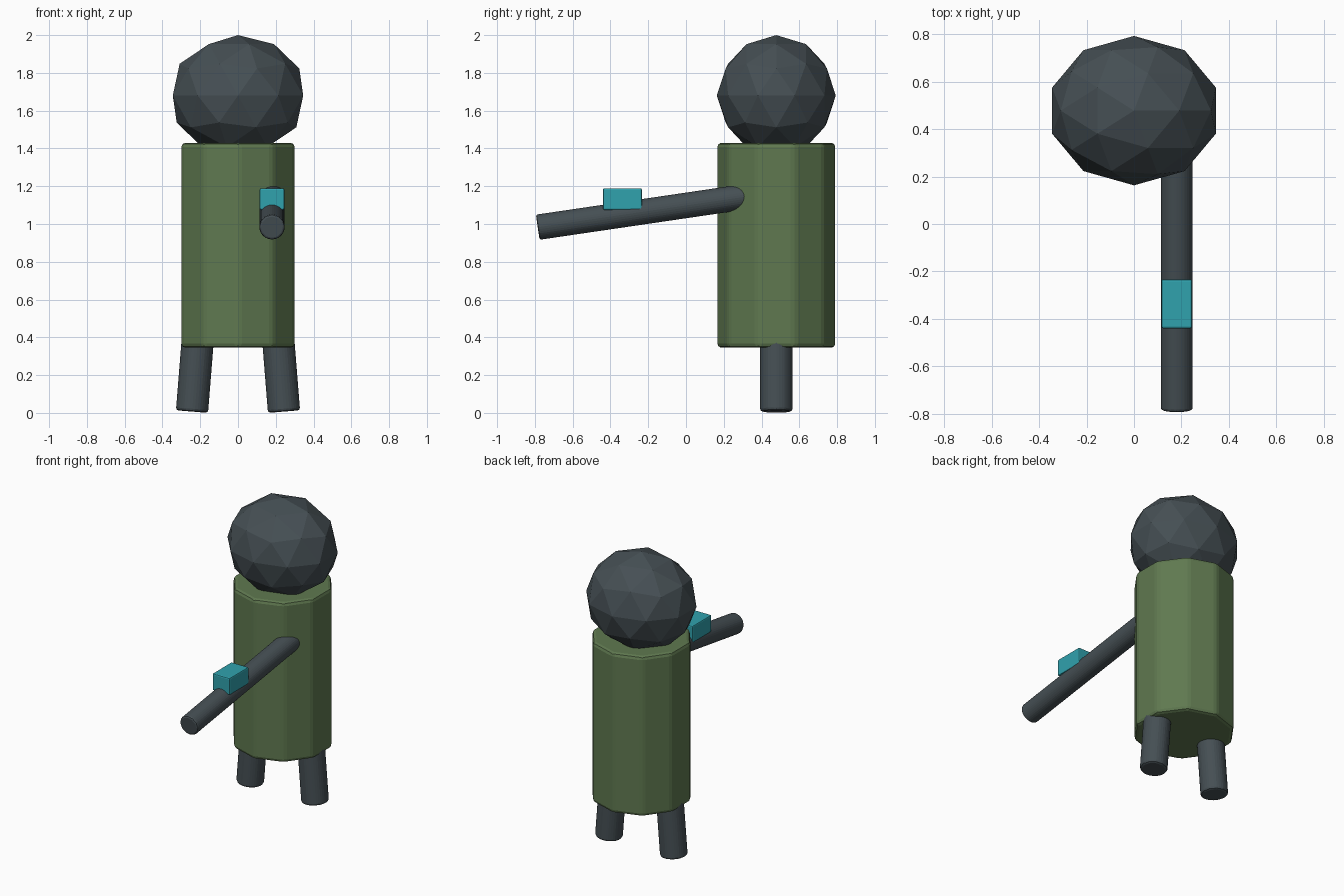
import bpy
from math import radians
from mathutils import Vector

if "Cube" in bpy.data.objects:
    bpy.data.objects.remove(bpy.data.objects["Cube"])


def material(name, rgb):
    m = bpy.data.materials.new(name)
    m.diffuse_color = (*rgb, 1)
    m.use_nodes = True
    m.node_tree.nodes["Principled BSDF"].inputs["Base Color"].default_value = m.diffuse_color
    return m


DARK = material("charcoal", (0.06, 0.078, 0.088))
GREEN = material("olive_green", (0.115, 0.19, 0.08))
TEAL = material("teal", (0.03, 0.36, 0.42))


def finish(name, mat, bevel=0, segments=2):
    ob = bpy.context.object
    ob.name = name
    ob.data.materials.append(mat)
    bpy.ops.object.transform_apply(location=False, rotation=False, scale=True)
    if bevel:
        b = ob.modifiers.new("bevel", 'BEVEL')
        b.width = bevel
        b.segments = segments
        b.limit_method = 'ANGLE'
        b.angle_limit = radians(25)
    return ob


def rod(name, start, end, radius, sides, mat, bevel):
    a, b = Vector(start), Vector(end)
    d = b - a
    bpy.ops.mesh.primitive_cylinder_add(
        vertices=sides, radius=radius, depth=d.length, location=(a + b) / 2,
        rotation=Vector((0, 0, 1)).rotation_difference(d).to_euler())
    return finish(name, mat, bevel)


CY = 0.478  # depth position of the body axis

# Faceted head
bpy.ops.mesh.primitive_ico_sphere_add(subdivisions=2, radius=1, location=(0, CY, 1.68))
bpy.context.object.scale = (0.363, 0.315, 0.32)
finish("head", DARK)

# Ten-sided torso with softened edges
rod("torso", (0, CY, 0.345), (0, CY, 1.43), 0.315, 10, GREEN, 0.022)

# Splayed legs
for side, label in ((-1, "left"), (1, "right")):
    rod(label + "_leg", (side * 0.204, CY, 0.5), (side * 0.2435, CY, 0.007),
        0.0875, 12, DARK, 0.015)

# Outstretched arm
rod("arm", (0.18, 0.42, 1.16), (0.18, -0.785, 0.983), 0.069, 12, DARK, 0.012)

# Small block resting on the arm
bpy.ops.mesh.primitive_cube_add(size=1, location=(0.18, -0.337, 1.132))
bpy.context.object.scale = (0.13, 0.206, 0.114)
finish("arm_block", TEAL, 0.008)
